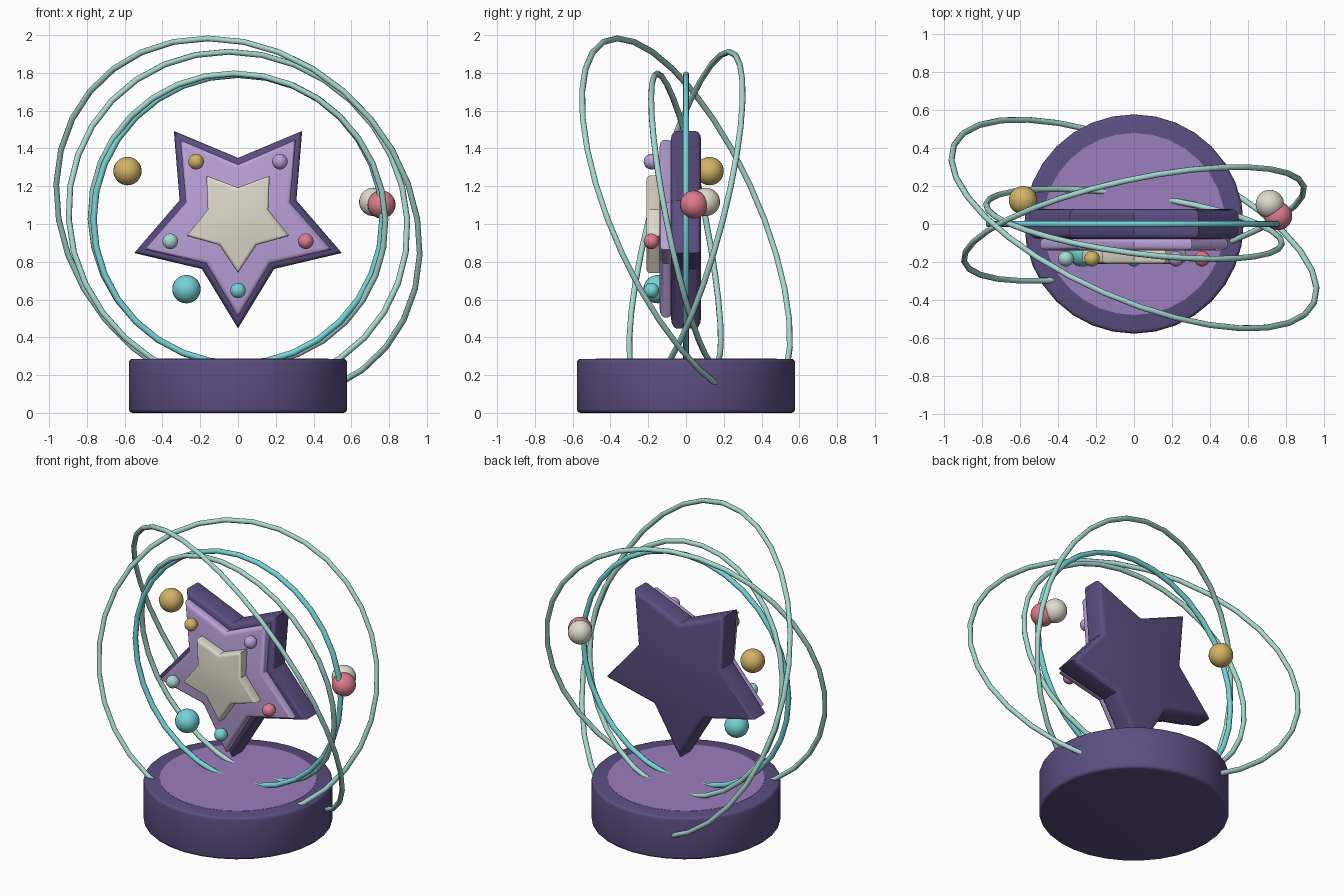
import bpy, bmesh
from math import sin, cos, pi, radians
from mathutils import Vector, Matrix

cube = bpy.data.objects.get("Cube")
if cube:
    bpy.data.objects.remove(cube, do_unlink=True)


def material(name, rgb):
    m = bpy.data.materials.new(name)
    m.use_nodes = True
    m.diffuse_color = (*rgb, 1)
    m.node_tree.nodes["Principled BSDF"].inputs["Base Color"].default_value = (*rgb, 1)
    return m


purple = material("dark purple", (.105, .075, .22))
violet = material("violet", (.33, .21, .51))
lilac = material("lilac", (.50, .36, .70))
cream = material("cream", (.74, .70, .60))
mint = material("pale mint", (.38, .70, .63))
teal = material("teal", (.18, .66, .68))
gold = material("gold", (.65, .45, .13))
pink = material("pink", (.72, .20, .27))

CENTRE = Vector((0, 0, 1.025))


def finish(obj, mat, angle=35):
    obj.data.materials.append(mat)
    bpy.ops.object.select_all(action='DESELECT')
    obj.select_set(True)
    bpy.context.view_layer.objects.active = obj
    bpy.ops.object.shade_smooth_by_angle(angle=radians(angle))


def prism(name, outline, depth, bevel, matrix, mat):
    """Extrude an outline along local z and round the rims of both caps."""
    bm = bmesh.new()
    cap = bm.faces.new([bm.verts.new((x, y, 0)) for x, y in outline])
    new = bmesh.ops.extrude_face_region(bm, geom=[cap])["geom"]
    bmesh.ops.translate(bm, vec=(0, 0, depth),
                        verts=[v for v in new if isinstance(v, bmesh.types.BMVert)])
    bmesh.ops.recalc_face_normals(bm, faces=bm.faces)
    if bevel:
        rims = [e for e in bm.edges if abs(e.verts[0].co.z - e.verts[1].co.z) < 1e-5]
        bmesh.ops.bevel(bm, geom=rims, offset=bevel, offset_type='OFFSET',
                        segments=3, profile=.5, affect='EDGES')
    mesh = bpy.data.meshes.new(name)
    bm.transform(matrix)
    bmesh.ops.recalc_face_normals(bm, faces=bm.faces)
    bm.to_mesh(mesh)
    bm.free()
    obj = bpy.data.objects.new(name, mesh)
    bpy.context.collection.objects.link(obj)
    finish(obj, mat)


def circle(r, n=32):
    return [(r * cos(2 * pi * i / n), r * sin(2 * pi * i / n)) for i in range(n)]


def star(outer, inner):
    """Five-pointed outline with one point straight down."""
    return [((inner if i % 2 else outer) * sin(i * pi / 5),
             -(inner if i % 2 else outer) * cos(i * pi / 5)) for i in range(10)]


def star_layer(name, outer, inner, back, front, bevel, mat):
    matrix = Matrix.Translation((0, back, CENTRE.z)) @ Matrix.Rotation(pi / 2, 4, 'X')
    prism(name, star(outer, inner), back - front, bevel, matrix, mat)


def ring(name, radius, normal, mat, tube=.016):
    bpy.ops.mesh.primitive_torus_add(major_segments=32, minor_segments=8,
                                     major_radius=radius, minor_radius=tube, location=CENTRE)
    obj = bpy.context.object
    obj.name = name
    obj.rotation_euler = Vector(normal).to_track_quat('Z', 'Y').to_euler()
    finish(obj, mat, 60)


def ball(name, radius, location, mat):
    bpy.ops.mesh.primitive_uv_sphere_add(segments=24, ring_count=16,
                                         radius=radius, location=location)
    obj = bpy.context.object
    obj.name = name
    finish(obj, mat, 60)


# Round plinth with a thin inlaid disc
prism("base", circle(.578), .286, .02, Matrix.Identity(4), purple)
prism("base_inlay", circle(.48), .002, 0, Matrix.Translation((0, 0, .2855)), violet)

# Stacked stars
star_layer("star_back", .578, .325, .08, -.08, .03, purple)
star_layer("star_middle", .52, .29, -.07, -.14, .025, lilac)
star_layer("star_front", .285, .168, -.13, -.21, .018, cream)

# Orbit rings, each set by its plane normal
ring("upright_ring", .765, (0, 1, 0), teal, .017)
ring("outer_ring", 1.036, (.37, .847, .382), mint)
ring("middle_ring", .917, (-.207, .945, -.254), mint)
ring("inner_ring", .787, (.13, .972, .195), mint)

# Small balls on the points of the middle star
for i, (side, mat) in enumerate([("bottom", teal), ("right_lower", pink), ("right_upper", lilac),
                                 ("left_upper", gold), ("left_lower", mint)]):
    a = i * 2 * pi / 5
    ball("point_ball_" + side, .041,
         (.377 * sin(a), -.183, CENTRE.z - .377 * cos(a)), mat)

# Floating balls on the orbits
ball("orbit_ball_gold", .075, (-.585, .125, 1.28), gold)
ball("orbit_ball_cream", .075, (.716, .105, 1.117), cream)
ball("orbit_ball_pink", .074, (.76, .042, 1.103), pink)
ball("orbit_ball_teal", .075, (-.273, -.15, .655), teal)
